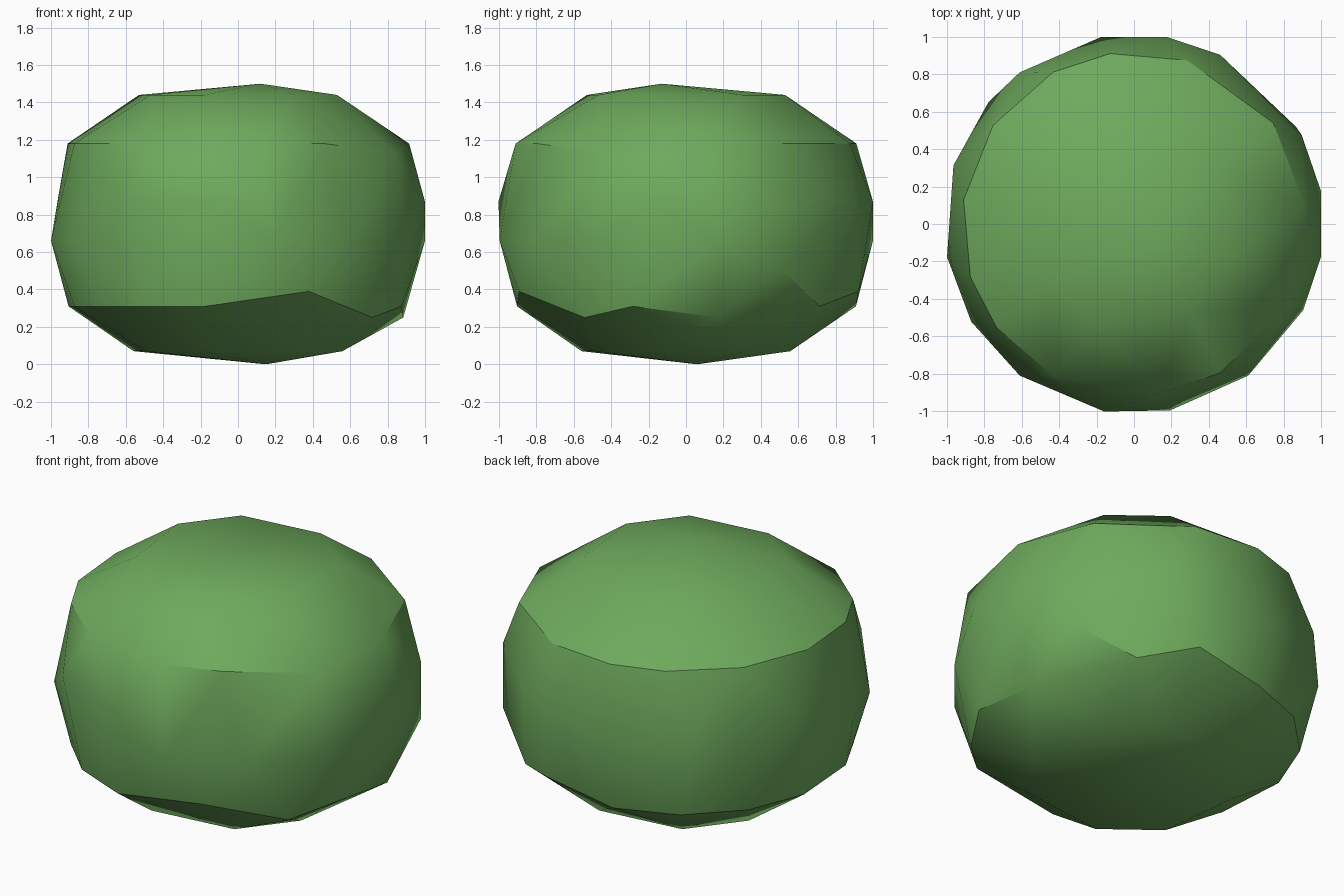
import bpy
import bmesh
from math import cos, sin, radians

default_cube = bpy.data.objects.get("Cube")
if default_cube:
    bpy.data.objects.remove(default_cube, do_unlink=True)


def make_material(name, colour):
    """Create one flat colour material."""
    material = bpy.data.materials.new(name)
    material.use_nodes = True
    material.diffuse_color = colour
    shader = next(n for n in material.node_tree.nodes if n.type == "BSDF_PRINCIPLED")
    shader.inputs["Base Color"].default_value = colour
    shader.inputs["Roughness"].default_value = 0.9
    return material


def add_ring(bm, radius, height, angles):
    """Place one uneven ring of corner points around the vertical axis."""
    for angle in angles:
        a = radians(angle)
        bm.verts.new((radius * cos(a), radius * sin(a), height))


bm = bmesh.new()

# Shallow crown and underside: eight corners each, around an off-centre tip
crown_angles = [quarter + step for quarter in range(0, 360, 90) for step in (-19, 33)]
bm.verts.new((0.12, -0.13, 1.5))
add_ring(bm, 0.56, 1.44, crown_angles)
add_ring(bm, 0.59, 0.07, crown_angles)
bm.verts.new((0.15, 0.06, 0))

# Shoulder where the crown breaks into the side
add_ring(bm, 0.92, 1.18, (6, 36, 72, 98, 118, 145, 172, 198, 217, 242, 278, 300))
add_ring(bm, 0.94, 1.13, (333,))

# Zigzag belt around the widest part
add_ring(bm, 1.015, 0.87, (28, 63, 80, 127, 162, 233, 261, 350))
add_ring(bm, 1.015, 0.66, (10, 100, 140, 190, 211, 281, 307, 333))

# Lower shoulder, uneven toward the left side
add_ring(bm, 0.92, 0.31, (51, 99, 123, 147, 170, 198, 215, 236, 259, 342))
add_ring(bm, 0.9, 0.25, (11, 323))
add_ring(bm, 0.97, 0.39, (72, 293))
add_ring(bm, 1.01, 0.5, (31,))

# Wrap the corners in a faceted shell
hull = bmesh.ops.convex_hull(bm, input=bm.verts)
loose = [v for v in bm.verts if not v.link_faces]
bmesh.ops.delete(bm, geom=loose, context="VERTS")
bmesh.ops.recalc_face_normals(bm, faces=bm.faces)

mesh = bpy.data.meshes.new("bush_foliage")
bm.to_mesh(mesh)
bm.free()
mesh.materials.append(make_material("leaf green", (0.155, 0.4, 0.108, 1)))

foliage = bpy.data.objects.new("bush_foliage", mesh)
bpy.context.collection.objects.link(foliage)

# Soft facets with creases kept at both shoulders
bpy.ops.object.select_all(action="DESELECT")
foliage.select_set(True)
bpy.context.view_layer.objects.active = foliage
bpy.ops.object.shade_smooth_by_angle(angle=radians(30))
